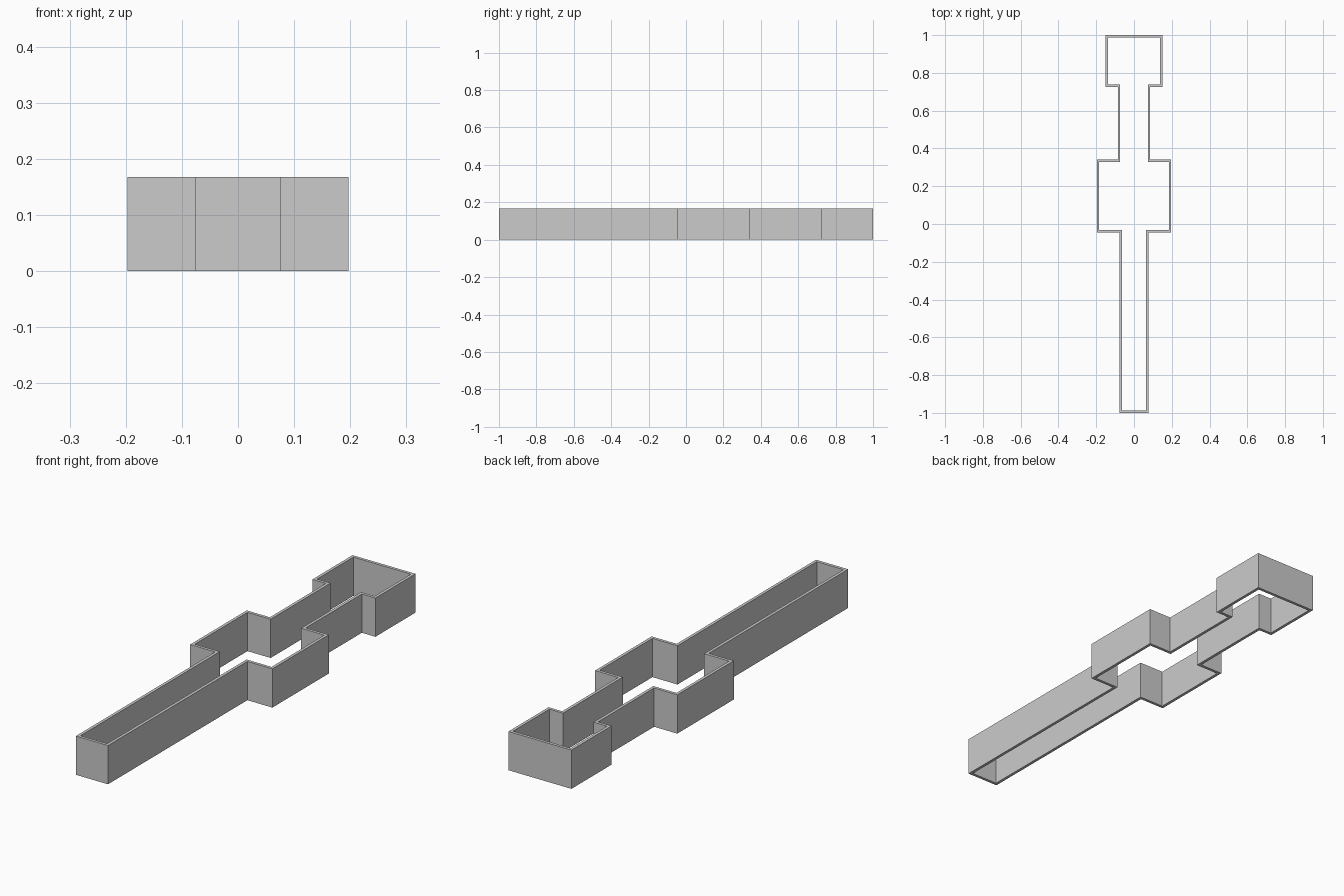
import bpy, bmesh

if "Cube" in bpy.data.objects:
    bpy.data.objects.remove(bpy.data.objects["Cube"])

HEIGHT = 0.168
WALL = 0.013

# Right half of the outer outline, from the handle end to the head end
half = [(0.077, -1.0), (0.077, -0.046), (0.197, -0.046), (0.197, 0.341),
        (0.086, 0.341), (0.086, 0.725), (0.151, 0.725), (0.151, 1.0)]
outline = half + [(-x, y) for x, y in reversed(half)]

# Upright wall following the closed outline, open above and below
bm = bmesh.new()
low = [bm.verts.new((x, y, 0)) for x, y in outline]
high = [bm.verts.new((x, y, HEIGHT)) for x, y in outline]
n = len(outline)
for i in range(n):
    j = (i + 1) % n
    bm.faces.new((low[i], low[j], high[j], high[i]))
mesh = bpy.data.meshes.new("cutter_wall")
bm.to_mesh(mesh)
bm.free()
wall = bpy.data.objects.new("cutter_wall", mesh)
bpy.context.collection.objects.link(wall)

# Wall thickness, grown inwards
solid = wall.modifiers.new("thickness", 'SOLIDIFY')
solid.thickness = WALL
solid.offset = -1
solid.use_even_offset = True
